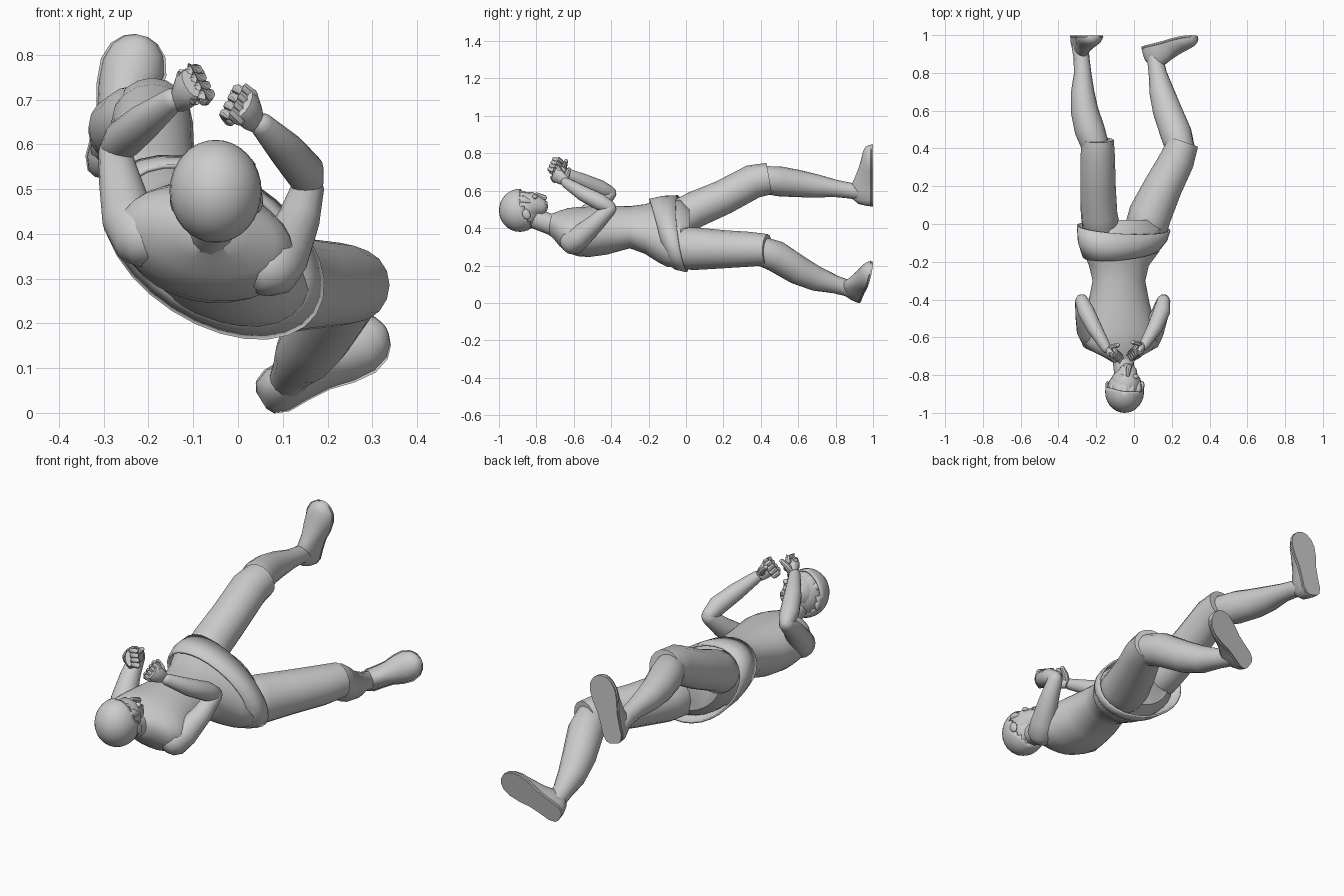
import bpy, bmesh
from math import sin, cos, pi, radians
from mathutils import Vector as V

if "Cube" in bpy.data.objects:
    bpy.data.objects.remove(bpy.data.objects["Cube"])


def loft(name, rings, caps=True, n=20, flat=False):
    """Skin elliptical rings given as (centre, axis_u, axis_v); flat keeps half rings."""
    bm = bmesh.new()
    rows = []
    for c, u, v in rings:
        row = []
        for i in range(n):
            a = 2 * pi * i / n
            h = max(sin(a), 0) if flat else sin(a)
            row.append(bm.verts.new(V(c) + u * cos(a) + v * h))
        rows.append(row)
    for a, b in zip(rows, rows[1:]):
        for i in range(n):
            j = (i + 1) % n
            bm.faces.new((a[i], a[j], b[j], b[i]))
    if caps:
        bm.faces.new(rows[0])
        bm.faces.new(rows[-1])
    bmesh.ops.recalc_face_normals(bm, faces=bm.faces)
    me = bpy.data.meshes.new(name)
    bm.to_mesh(me)
    bm.free()
    ob = bpy.data.objects.new(name, me)
    bpy.context.collection.objects.link(ob)
    return ob


def tube(name, pts, n=16, round_start=True, round_end=True):
    """Round limb through (x, y, z, radius) points."""
    p = [(V(q[:3]), q[3]) for q in pts]
    d0 = (p[0][0] - p[1][0]).normalized()
    d1 = (p[-1][0] - p[-2][0]).normalized()
    head = [(p[0][0] + d0 * p[0][1] * k, p[0][1] * r) for k, r in ((.85, .3), (.55, .75))]
    tail = [(p[-1][0] + d1 * p[-1][1] * k, p[-1][1] * r) for k, r in ((.55, .75), (.85, .3))]
    p = (head if round_start else []) + p + (tail if round_end else [])
    rings = []
    for i, (c, r) in enumerate(p):
        t = (p[min(i + 1, len(p) - 1)][0] - p[max(i - 1, 0)][0]).normalized()
        ref = V((1, 0, 0)) if abs(t.x) < .9 else V((0, 0, 1))
        u = t.cross(ref).normalized()
        rings.append((c, u * r, t.cross(u) * r))
    return loft(name, rings, n=n)


def rolled(y, cx, cz, w, h, roll, tilt_u=0, tilt_v=0):
    """Body section across y, rolled so that the -x side is high."""
    a = radians(roll)
    return (V((cx, y, cz)), V((cos(a) * w, tilt_u, -sin(a) * w)), V((sin(a) * h, tilt_v, cos(a) * h)))


def ball(name, loc, rad, rot=(0, 0, 0), seg=20):
    bpy.ops.mesh.primitive_uv_sphere_add(segments=seg, ring_count=seg // 2 + 2, location=loc, rotation=rot)
    ob = bpy.context.object
    ob.name = name
    ob.scale = rad
    return ob


# Torso and rolled hips
loft("torso", [rolled(*r) for r in (
    (-.735, -.06, .42, .05, .05, 8), (-.705, -.065, .41, .095, .07, 10),
    (-.675, -.068, .398, .155, .092, 12), (-.63, -.07, .387, .197, .115, 13),
    (-.58, -.07, .381, .2, .127, 13),
    (-.52, -.075, .38, .188, .132, 13), (-.42, -.08, .388, .165, .127, 15),
    (-.3, -.08, .405, .143, .108, 20), (-.22, -.08, .395, .168, .122, 27),
    (-.15, -.068, .383, .218, .14, 32),
    (-.1, -.06, .375, .243, .15, 33), (-.03, -.05, .37, .24, .148, 33),
    (.02, -.05, .37, .17, .11, 33))], n=28)

# Flared short skirt
skirt = loft("skirt", [
    rolled(-.15, -.066, .383, .222, .143, 32, .035, -.03),
    rolled(-.09, -.06, .375, .258, .158, 33, .02, -.03),
    rolled(-.02, -.055, .37, .27, .165, 33, 0, -.035)], caps=False, n=28)
m = skirt.modifiers.new("thickness", 'SOLIDIFY')
m.thickness, m.offset = .01, 0

# Trouser legs, ending at the knees
tube("raised_trouser_leg", [(-.172, -.02, .46, .1), (-.185, .05, .50, .097), (-.19, .2, .565, .093),
     (-.192, .36, .65, .091), (-.192, .445, .665, .085)], round_end=False)
tube("lower_trouser_leg", [(.065, -.02, .293, .113), (.085, .05, .29, .114), (.155, .2, .287, .102),
     (.228, .34, .287, .093), (.26, .435, .285, .083)], round_end=False)

# Shins
tube("raised_shin", [(-.20, .40, .66, .072), (-.235, .5, .65, .08), (-.262, .6, .638, .073),
     (-.272, .7, .625, .062), (-.272, .8, .612, .046), (-.278, .88, .60, .042), (-.285, .94, .59, .045)])
tube("lower_shin", [(.25, .38, .285, .076), (.222, .48, .25, .084), (.177, .6, .175, .078),
     (.147, .7, .128, .066), (.125, .8, .098, .048), (.115, .86, .08, .044), (.112, .9, .07, .043)])


# Shoes with flat soles
def shoe(name, heel, toe, sole):
    heel, toe, up = V(heel), V(toe), -V(sole)
    d = toe - heel
    up = (up - d * up.dot(d) / d.length_squared).normalized()
    side = d.cross(up).normalized()
    prof = ((0, .022, .04), (.03, .04, .08), (.12, .052, .115), (.28, .052, .125), (.45, .055, .098),
            (.62, .068, .076), (.78, .072, .062), (.9, .06, .052), (.97, .038, .04), (1, .014, .022))
    loft(name, [(heel + d * t, side * w, up * h) for t, w, h in prof], flat=True)
    loft(name + "_sole", [(heel + d * t + up * .012, side * w * 1.05, -up * .012)
                          for t, w, h in prof], flat=True)


shoe("raised_shoe", (-.298, .999, .522), (-.215, .999, .843), (0, 1, 0))
shoe("lower_shoe", (.052, .932, .028), (.328, .997, .187), (-.2, .9, -.25))

# Arms
tube("raised_side_upper_arm", [(-.21, -.61, .39, .07), (-.245, -.56, .435, .06),
     (-.264, -.48, .52, .047), (-.276, -.405, .587, .036)])
tube("raised_side_forearm", [(-.276, -.405, .59, .034), (-.255, -.46, .612, .045),
     (-.21, -.55, .65, .041), (-.145, -.66, .70, .027)])
tube("lower_side_upper_arm", [(.07, -.61, .325, .07), (.1, -.565, .355, .061),
     (.135, -.48, .43, .048), (.157, -.405, .505, .036)])
tube("lower_side_forearm", [(.157, -.405, .51, .034), (.148, -.46, .54, .045),
     (.11, -.55, .585, .041), (.052, -.645, .645, .027)])


# Curled hands
def fist(name, c, f, p):
    c, f, p = V(c), V(f).normalized(), V(p)
    p = (p - f * p.dot(f)).normalized()
    s = f.cross(p)
    if s.z < 0:
        s = -s
    loft(name + "_palm", [(c + f * k, s * w, p * h) for k, w, h in
         ((-.055, .022, .02), (-.025, .034, .025), (.01, .042, .026), (.03, .036, .016))], n=12)
    for i in range(4):
        b = c + s * (.033 - .022 * i)
        path = [b + f * .014, b + f * .034 + p * .014, b + f * .022 + p * .034, b + p * .03]
        tube(f"{name}_finger_{i + 1}", [(*q, .0145) for q in path], n=8)
    tube(name + "_thumb", [(*(c + f * a + s * b + p * h), r) for a, b, h, r in
         ((-.035, .012, .01, .018), (-.025, .03, .032, .015), (-.012, .04, .06, .011))], n=8)


fist("raised_side_hand", (-.115, -.695, .72), (.3, -.75, .5), (.65, .5, .1))
fist("lower_side_hand", (.022, -.68, .675), (-.3, -.75, .5), (-.65, .5, .1))

# Neck and head, face turned up and towards the feet
tube("neck", [(-.065, -.65, .395, .075), (-.058, -.72, .418, .055), (-.045, -.83, .462, .056)])
ball("skull", (-.05, -.885, .492), (.093, .11, .105), seg=24)
tube("jaw", [(-.045, -.87, .507, .088), (-.038, -.81, .519, .074), (-.032, -.785, .515, .052)])
tube("nose", [(-.033, -.80, .582, .010), (-.026, -.757, .562, .015)], n=8)
tube("lips", [(-.05, -.748, .535, .009), (-.012, -.749, .533, .009)], n=8)
for i, (x, z) in enumerate(((-.065, .573), (.008, .567))):
    ball(f"eye_{i + 1}", (x, -.808, z), (.016, .014, .012), seg=10)
for i, x in enumerate((-.140, .044)):
    ball(f"ear_{i + 1}", (x, -.855, .475), (.012, .022, .03), (.5, 0, 0), seg=12)

# Hair shell, open over the face, with a few swept locks
hair = ball("hair", (-.05, -.888, .495), (.103, .112, .115), seg=28)
bm = bmesh.new()
bm.from_mesh(hair.data)
face_dir = V((.1, .85, .3)).normalized()
bmesh.ops.delete(bm, geom=[v for v in bm.verts if v.co.dot(face_dir) > .38], context='VERTS')
bm.to_mesh(hair.data)
bm.free()
m = hair.modifiers.new("thickness", 'SOLIDIFY')
m.thickness = .08
for i in range(5):
    x = -.115 + .032 * i
    k = 1 - ((x + .05) / .1) ** 2
    tube(f"hair_lock_{i + 1}", [(x, -.90, .508 + .07 * k, .024), (x + .006, -.865, .506 + .07 * k, .022),
         (x + .014, -.838, .504 + .062 * k, .01)], n=10)

# Smooth shading
for ob in bpy.data.objects:
    ob.select_set(True)
bpy.context.view_layer.objects.active = skirt
bpy.ops.object.shade_smooth_by_angle(angle=radians(40))
